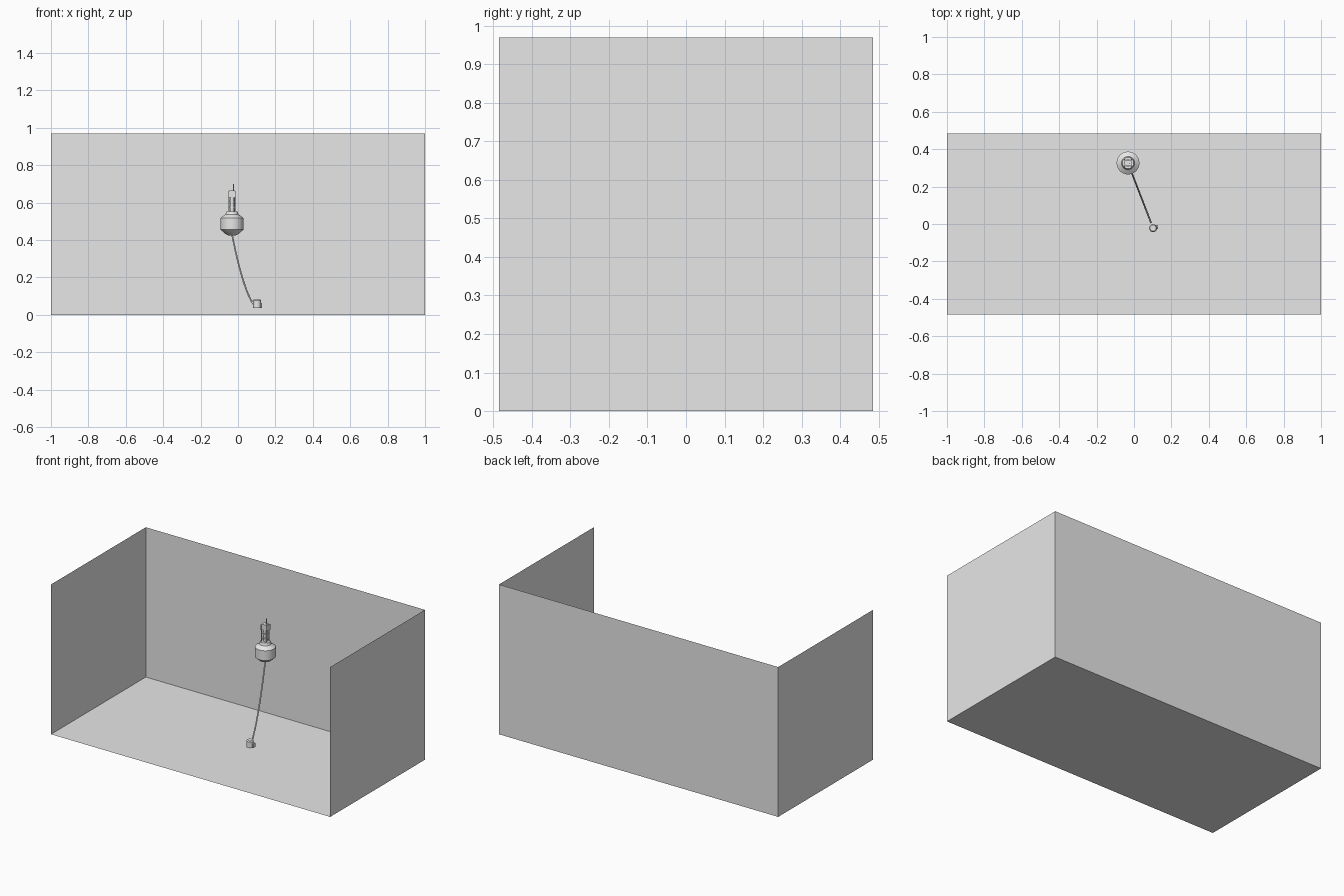
import bpy, bmesh, math
from mathutils import Vector

cube = bpy.data.objects.get("Cube")
if cube:
    bpy.data.objects.remove(cube, do_unlink=True)

grey = bpy.data.materials.new("plain_grey")
grey.use_nodes = True
GREY = (0.8, 0.8, 0.8, 1)
grey.diffuse_color = GREY
grey.node_tree.nodes["Principled BSDF"].inputs["Base Color"].default_value = GREY

BUOY = Vector((-0.032, 0.326, 0))
ANCHOR = Vector((0.102, -0.022, 0))


def finish(name, bm, smooth=False):
    mesh = bpy.data.meshes.new(name)
    bmesh.ops.recalc_face_normals(bm, faces=bm.faces)
    bm.to_mesh(mesh)
    bm.free()
    ob = bpy.data.objects.new(name, mesh)
    bpy.context.collection.objects.link(ob)
    mesh.materials.append(grey)
    if smooth:
        bpy.ops.object.select_all(action='DESELECT')
        ob.select_set(True)
        bpy.context.view_layer.objects.active = ob
        bpy.ops.object.shade_smooth_by_angle(angle=math.radians(30))
    return ob


def sheet(name, corners):
    bm = bmesh.new()
    bm.faces.new([bm.verts.new(c) for c in corners])
    return finish(name, bm)


def lathe(name, centre, profile, sides=32):
    """Solid of revolution from (radius, height) pairs."""
    bm = bmesh.new()
    rings = []
    for r, z in profile:
        rings.append([bm.verts.new(centre + Vector((r * math.cos(a), r * math.sin(a), z)))
                      for a in (2 * math.pi * i / sides for i in range(sides))])
    for low, high in zip(rings, rings[1:]):
        for i in range(sides):
            j = (i + 1) % sides
            bm.faces.new((low[i], low[j], high[j], high[i]))
    bm.faces.new(rings[0])
    bm.faces.new(rings[-1])
    return finish(name, bm, True)


def box(name, centre, size):
    bm = bmesh.new()
    bmesh.ops.create_cube(bm, size=1)
    for v in bm.verts:
        v.co = Vector(centre) + Vector([a * b for a, b in zip(v.co, size)])
    return finish(name, bm)


def tube(name, points, radius):
    curve = bpy.data.curves.new(name, 'CURVE')
    curve.dimensions = '3D'
    curve.bevel_depth = radius
    curve.bevel_resolution = 2
    curve.use_fill_caps = True
    spline = curve.splines.new('POLY')
    spline.points.add(len(points) - 1)
    for p, co in zip(spline.points, points):
        p.co = (*co, 1)
    ob = bpy.data.objects.new(name, curve)
    bpy.context.collection.objects.link(ob)
    curve.materials.append(grey)
    return ob


# Open tank: floor, back wall and two side walls
W, D, H = 1.0, 0.485, 0.97
sheet("floor", [(-W, -D, 0), (W, -D, 0), (W, D, 0), (-W, D, 0)])
sheet("back_wall", [(-W, D, 0), (W, D, 0), (W, D, H), (-W, D, H)])
for side, x in (("left", W), ("right", -W)):
    sheet(side + "_wall", [(x, -D, 0), (x, D, 0), (x, D, H), (x, -D, H)])

# Buoy hull with tapered keel and sloped deck
lathe("buoy_hull", BUOY, [(0.02, 0.425), (0.035, 0.432), (0.061, 0.455), (0.061, 0.518),
                          (0.035, 0.537), (0.03, 0.553)])

# Tower: corner legs, two hoops and a central instrument
for i in range(4):
    a = math.pi / 4 + i * math.pi / 2
    foot = BUOY + Vector((0.022 * math.cos(a), 0.022 * math.sin(a), 0.55))
    tube(f"tower_leg_{i + 1}", [foot, foot + Vector((0, 0, 0.08))], 0.003)
for i, z in enumerate((0.575, 0.605)):
    lathe(f"tower_band_{i + 1}", BUOY, [(0.019, z - 0.003), (0.019, z + 0.003)], 16)
lathe("tower_instrument", BUOY, [(0.012, 0.55), (0.012, 0.63)], 16)

# Head box, side panels and antenna
box("tower_head", BUOY + Vector((0, 0, 0.646)), (0.034, 0.03, 0.036))
for side, x in (("left", 0.019), ("right", -0.019)):
    box(side + "_panel", BUOY + Vector((x, 0, 0.643)), (0.004, 0.042, 0.034))
tube("antenna", [BUOY + Vector((0.008, 0, 0.66)), BUOY + Vector((0.008, 0, 0.7))], 0.002)

# Slack mooring line, straight in plan and sagging towards the sinker
line = []
for i in range(25):
    t = i / 24 * 0.92
    p = BUOY.lerp(ANCHOR, t)
    p.z = 0.43 - 0.68 * t + 0.285 * t * t
    line.append(p)
tube("mooring_line", line, 0.0045)

# Sinker with a small side block
lathe("sinker", ANCHOR, [(0.021, 0.037), (0.021, 0.077), (0.016, 0.083)], 20)
box("sinker_block", ANCHOR + Vector((0.018, 0.006, 0.05)), (0.016, 0.022, 0.026))
